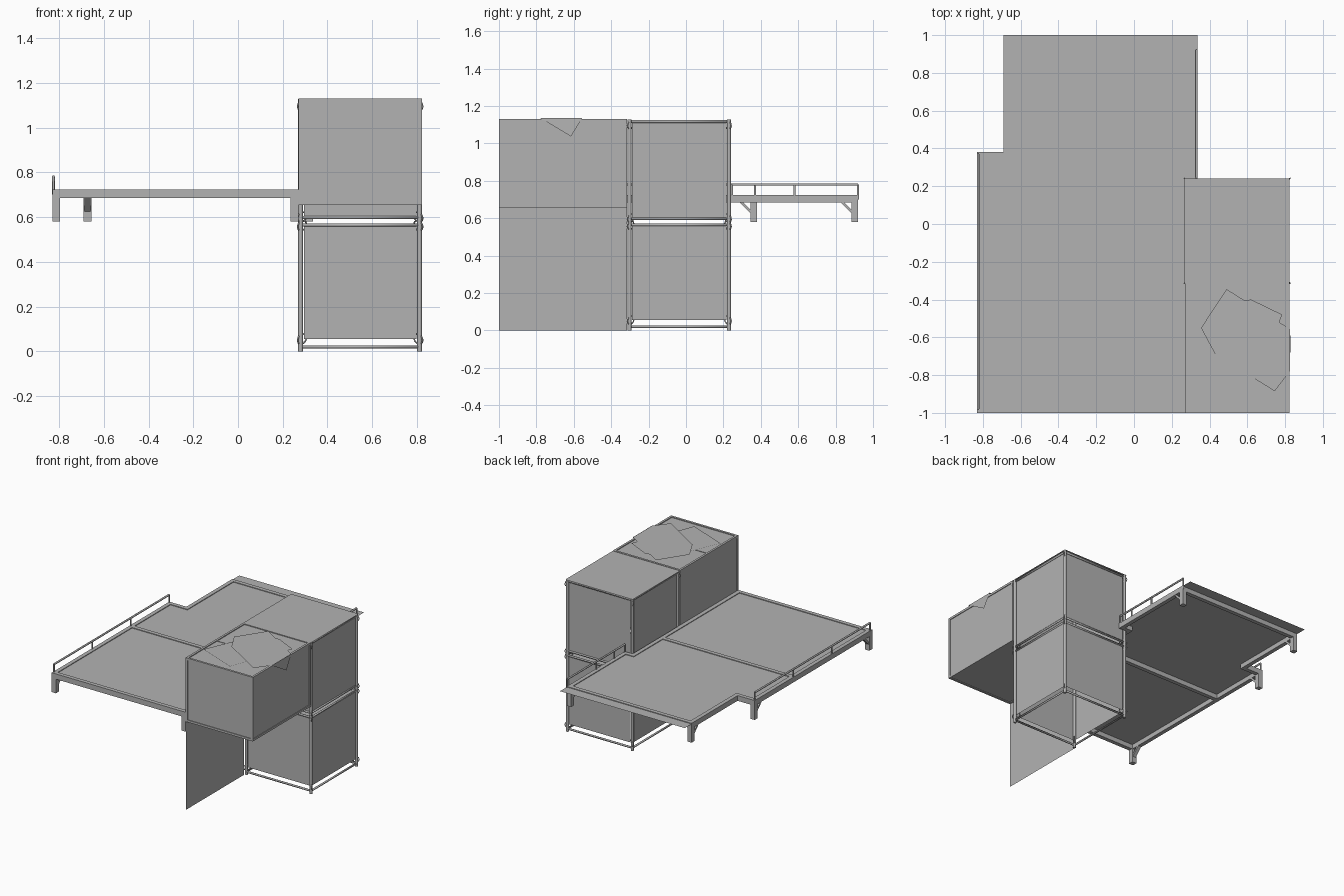
import bpy, bmesh, math
from mathutils import Vector

if "Cube" in bpy.data.objects:
    bpy.data.objects.remove(bpy.data.objects["Cube"])

grey = bpy.data.materials.new("plain grey")
grey.diffuse_color = (0.45, 0.45, 0.45, 1)
grey.use_nodes = True
grey.node_tree.nodes["Principled BSDF"].inputs["Base Color"].default_value = grey.diffuse_color


def finish(name, bm):
    me = bpy.data.meshes.new(name)
    bm.to_mesh(me)
    bm.free()
    me.materials.append(grey)
    ob = bpy.data.objects.new(name, me)
    bpy.context.collection.objects.link(ob)
    return ob


def box(name, x0, x1, y0, y1, z0, z1):
    bm = bmesh.new()
    bmesh.ops.create_cube(bm, size=1)
    for v in bm.verts:
        v.co = ((x0 + x1) / 2 + v.co.x * (x1 - x0),
                (y0 + y1) / 2 + v.co.y * (y1 - y0),
                (z0 + z1) / 2 + v.co.z * (z1 - z0))
    return finish(name, bm)


def sheet(name, pts):
    bm = bmesh.new()
    bm.faces.new([bm.verts.new(p) for p in pts])
    return finish(name, bm)


def flat(name, pts, z):
    return sheet(name, [(x, y, z) for x, y in pts])


def tube(name, pts, r, cyclic=False):
    cu = bpy.data.curves.new(name, 'CURVE')
    cu.dimensions = '3D'
    cu.bevel_depth = r
    cu.bevel_resolution = 1
    cu.use_fill_caps = True
    sp = cu.splines.new('POLY')
    sp.points.add(len(pts) - 1)
    for p, q in zip(sp.points, pts):
        p.co = (*q, 1)
    sp.use_cyclic_u = cyclic
    sp.use_smooth = True
    cu.materials.append(grey)
    ob = bpy.data.objects.new(name, cu)
    bpy.context.collection.objects.link(ob)
    return ob


# ---- platform: thin deck on a frame of beams ----
flat("front_deck", [(-.83, -1), (.27, -1), (.27, .38), (-.83, .38)], .719)
flat("rear_deck", [(-.69, .38), (.335, .38), (.335, 1), (-.69, 1)], .719)
flat("side_deck", [(.27, .24), (.335, .24), (.335, .38), (.27, .38)], .719)
W = .03
beams = [
    (-.83, .27, -1, -1 + W), (-.83, -.83 + W, -1, .38),
    (.27 - W, .27, -1, .24), (-.83, -.69 + W, .38 - W, .38),
    (-.69, -.69 + W, .38, .92), (-.69, .335, .92 - W, .92),
    (.335 - W, .335, .24, .92), (.27 - W, .335, .24, .24 + W),
    (-.83, .27, -.1, -.1 + W)]
for b in beams:
    box("deck_beam", *b, .685, .724)

# legs with a diagonal brace along y
for x, y, side in [(-.83, -1, 1), (.235, -1, 1), (-.83, .345, -1),
                   (-.69, .885, -1), (.30, .885, -1)]:
    box("deck_leg", x, x + .035, y, y + .035, .58, .69)
    bm = bmesh.new()
    yi = y + .035 if side > 0 else y
    prof = [(yi, .625), (yi, .645), (yi + side * .04, .686), (yi + side * .06, .686)]
    prof = [prof[0], prof[1], prof[2], prof[3]]
    f = bm.faces.new([bm.verts.new((x + .005, py, pz)) for py, pz in prof])
    r = bmesh.ops.extrude_face_region(bm, geom=[f])
    bmesh.ops.translate(bm, vec=(.025, 0, 0),
                        verts=[v for v in r["geom"] if isinstance(v, bmesh.types.BMVert)])
    bmesh.ops.recalc_face_normals(bm, faces=bm.faces)
    finish("leg_brace", bm)

# railings
for x, ys in [(-.825, (-.98, -.53, -.08, .37)), (.33, (.247, .37, .58, .92))]:
    tube("railing_bar", [(x, ys[0], .78), (x, ys[-1], .78)], .007)
    for y in ys:
        tube("railing_post", [(x, y, .70), (x, y, .78)], .006)

# ---- two stacked cages ----
X0, X1, Y0, Y1 = .28, .812, -.302, .23
corners = [(X0, Y0), (X1, Y0), (X1, Y1), (X0, Y1)]
for z0, z1 in [(.0, .57), (.57, 1.128)]:
    for x, y in corners:
        tube("cage_post", [(x, y, z0), (x, y, z1)], .011)
    low = z0 + .02 if z0 == 0 else .598
    for z in (low, z1 - .006 if z1 < 1 else 1.117):
        tube("cage_rail", [(x, y, z) for x, y in corners], .008, True)
    # wall panels hung just inside the posts
    p0, p1 = (.055, .562) if z0 == 0 else (.605, 1.108)
    g = .014
    for i in range(4):
        a, b = Vector(corners[i]), Vector(corners[(i + 1) % 4])
        d = (b - a).normalized() * g
        a, b = a + d, b - d
        sheet("cage_panel", [(a.x, a.y, p0), (b.x, b.y, p0), (b.x, b.y, p1), (a.x, a.y, p1)])
    # bent hooks tying the corners
    for x, y in corners:
        sx = 1 if x == X0 else -1
        sy = 1 if y == Y0 else -1
        for zc in ((.055, .562) if z0 == 0 else (.6, 1.1)):
            ring = []
            for k in range(10):
                t = k / 10 * 2 * math.pi
                u = .02 * math.cos(t)
                ring.append((x + sx * (.006 + u), y + sy * (.006 + u * .9),
                             zc + .022 * math.sin(t) + u * .3))
            tube("corner_hook", ring, .0035, True)
flat("cage_lid", [(.268, -.314), (.822, -.314), (.822, .242), (.268, .242)], 1.128)
flat("cage_floor", [(X0, Y0), (X1, Y0), (X1, Y1), (X0, Y1)], .566)

# ---- crate with framed faces ----
cx0, cx1, cy0, cy1, cz0, cz1 = .27, .822, -1, -.316, .655, 1.13
box("crate_body", cx0 + .005, cx1 - .005, cy0 + .005, cy1 - .005, cz0 + .005, cz1 - .006)
e = .016
for x in (cx0, cx1 - e):
    for y in (cy0, cy1 - e):
        box("crate_upright", x, x + e, y, y + e, cz0, cz1)
for z in (cz0, cz1 - e):
    for y in (cy0, cy1 - e):
        box("crate_edge", cx0, cx1, y, y + e, z, z + e)
    for x in (cx0, cx1 - e):
        box("crate_edge", x, x + e, cy0, cy1, z, z + e)
box("lid_seam", cx0 + e, .40, -.655, -.65, 1.12, 1.127)

# upright sheet beneath the crate
sheet("hanging_sheet", [(.272, -1, 0), (.272, -.316, 0), (.272, -.316, .655), (.272, -1, .655)])

# ---- loose sheets on the crate ----
flat("lower_sheet", [(.295, -.825), (.595, -.945), (.65, -.80), (.50, -.60), (.39, -.60)], 1.131)
flat("back_sheet", [(.45, -.42), (.62, -.40), (.785, -.48), (.76, -.54), (.55, -.62)], 1.132)
flat("top_sheet", [(.49, -.345), (.825, -.555), (.825, -.78), (.745, -.885),
                   (.43, -.69), (.355, -.55)], 1.136)
sheet("draped_corner", [(.826, -.78, 1.136), (.828, -.615, 1.037), (.826, -.555, 1.136)])
flat("folded_corner", [(.355, -.55), (.44, -.555), (.43, -.69)], 1.14)
